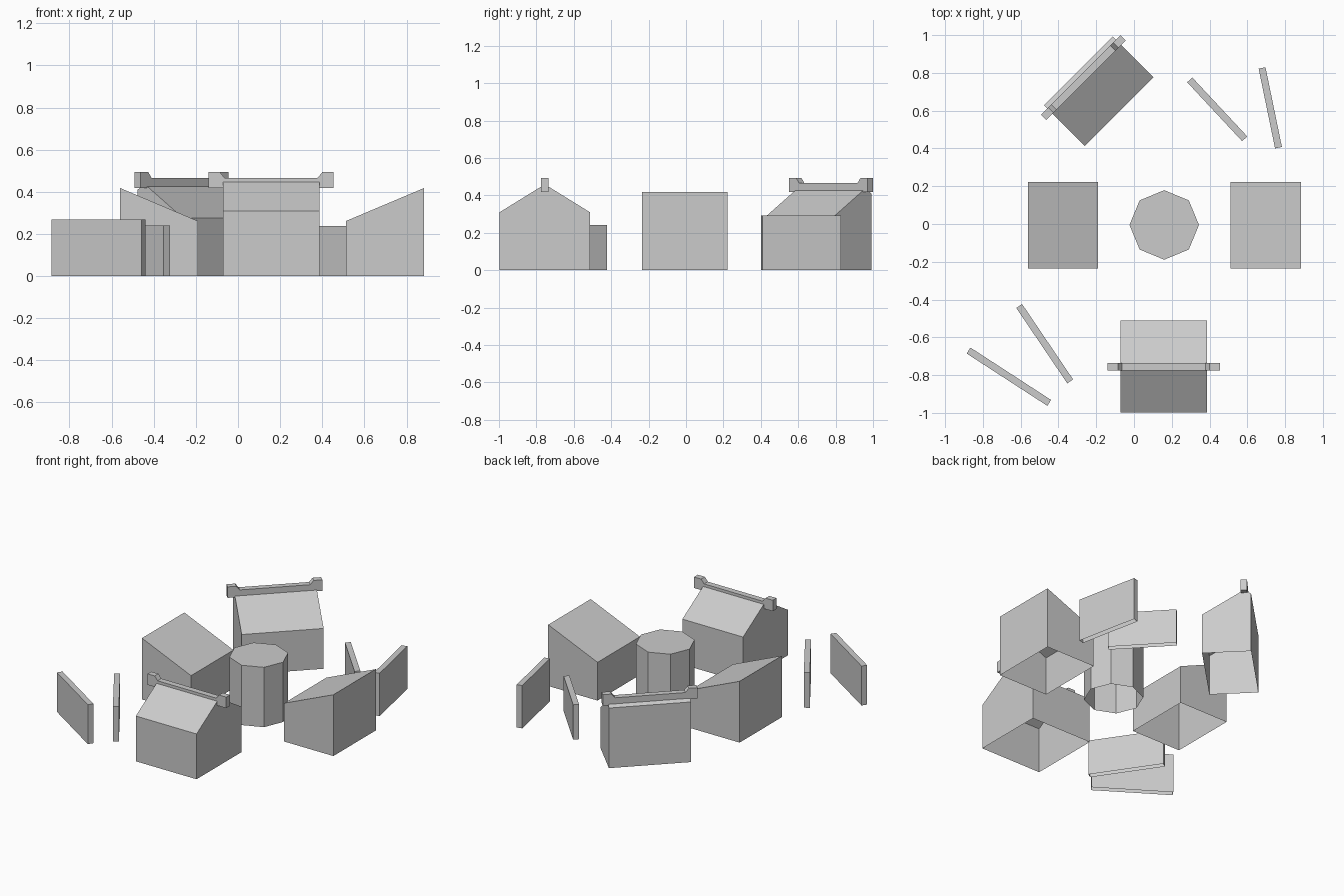
import bpy, bmesh, math
from mathutils import Matrix, Vector

if "Cube" in bpy.data.objects:
    bpy.data.objects.remove(bpy.data.objects["Cube"])


def extrude_profile(name, points, push, matrix=Matrix(), open_bottom=False):
    """Extrude a flat outline along a vector; optionally leave the underside open."""
    bm = bmesh.new()
    face = bm.faces.new([bm.verts.new(p) for p in points])
    ext = bmesh.ops.extrude_face_region(bm, geom=[face], use_keep_orig=True)
    moved = [g for g in ext["geom"] if isinstance(g, bmesh.types.BMVert)]
    bmesh.ops.translate(bm, verts=moved, vec=Vector(push))
    bmesh.ops.recalc_face_normals(bm, faces=bm.faces[:])
    if open_bottom:
        under = [f for f in bm.faces if all(abs(v.co.z) < 1e-5 for v in f.verts)]
        bmesh.ops.delete(bm, geom=under, context='FACES')
    mesh = bpy.data.meshes.new(name)
    bm.to_mesh(mesh)
    bm.free()
    obj = bpy.data.objects.new(name, mesh)
    obj.matrix_world = matrix
    bpy.context.collection.objects.link(obj)
    return obj


def place(x, y, degrees):
    return Matrix.Translation((x, y, 0)) @ Matrix.Rotation(math.radians(degrees), 4, 'Z')


def house(name, gable, length, matrix):
    """Gable outline (depth, height) swept along local x."""
    extrude_profile(name, [(0, d, z) for d, z in gable], (length, 0, 0), matrix, True)


def ridge_beam(name, start, depth, matrix, length=0.594, width=0.04):
    """Roof ridge with a raised block at each end."""
    half = [(0, 0.418), (0, 0.493), (0.054, 0.493), (0.076, 0.466)]
    outline = half + [(length - x, z) for x, z in reversed(half)]
    extrude_profile(name, [(start + x, depth - width / 2, z) for x, z in outline],
                    (0, width, 0), matrix)


def wall_panel(name, a, b, height, width=0.037):
    """Freestanding thin wall between two ground points."""
    a, b = Vector(a), Vector(b)
    d = b - a
    m = place(a.x, a.y, math.degrees(math.atan2(d.y, d.x)))
    w = width / 2
    base = [(0, -w, 0), (d.length, -w, 0), (d.length, w, 0), (0, w, 0)]
    extrude_profile(name, base, (0, 0, height), m, True)


# Front house with symmetric gable
front = place(-0.072, -0.998, 0)
house("front_house", [(0, 0), (0, 0.309), (0.243, 0.459), (0.486, 0.309), (0.486, 0)],
      0.458, front)
ridge_beam("front_ridge", -0.068, 0.243, front)

# Back house, turned 45 degrees, roof cut short at the rear
back = place(-0.261, 0.413, 45)
house("back_house", [(0, 0), (0, 0.275), (0.26, 0.438), (0.304, 0.41), (0.304, 0)],
      0.514, back)
ridge_beam("back_ridge", -0.046, 0.261, back)

# Lean-to sheds left and right, tall on the outside
for name, inner, outer in (("left_shed", -0.19, -0.56), ("right_shed", 0.512, 0.884)):
    side = [(inner, 0), (inner, 0.261), (outer, 0.418), (outer, 0)]
    extrude_profile(name, [(x, -0.235, z) for x, z in side], (0, 0.457, 0), open_bottom=True)

# Central eight-sided tower
ring = [(0.16 + 0.184 * math.cos(i * math.pi / 4),
         -0.005 + 0.184 * math.sin(i * math.pi / 4), 0) for i in range(8)]
extrude_profile("central_tower", ring, (0, 0, 0.408), open_bottom=True)

# Loose wall panels
wall_panel("rear_inner_panel", (0.295, 0.763), (0.586, 0.451), 0.237)
wall_panel("rear_outer_panel", (0.678, 0.826), (0.765, 0.404), 0.292)
wall_panel("front_inner_panel", (-0.608, -0.434), (-0.338, -0.833), 0.241)
wall_panel("front_outer_panel", (-0.876, -0.67), (-0.449, -0.947), 0.269)
